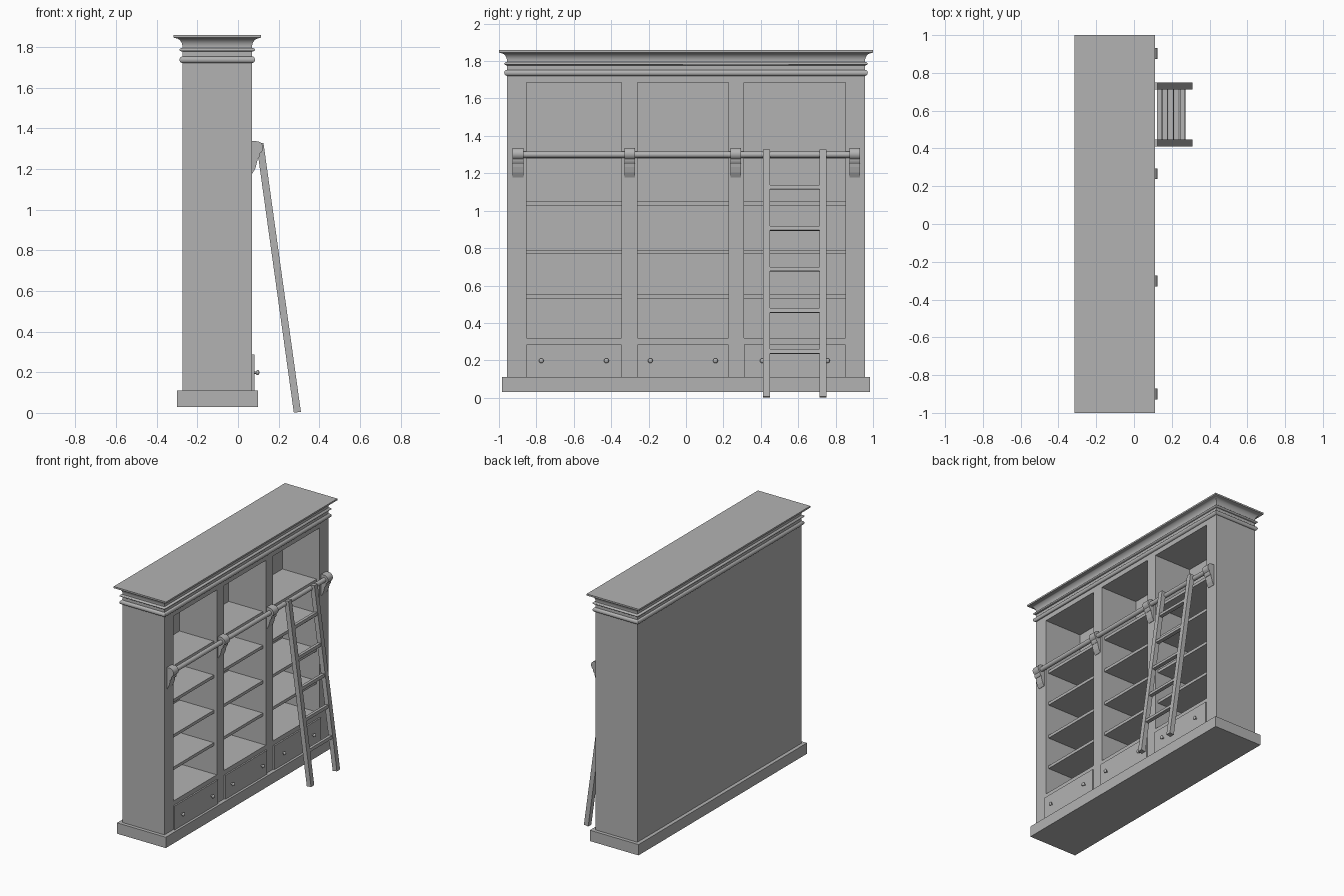
import bpy, bmesh, math
from mathutils import Matrix, Vector

if "Cube" in bpy.data.objects:
    bpy.data.objects.remove(bpy.data.objects["Cube"])

GREY = (0.45, 0.45, 0.45, 1)
paint = bpy.data.materials.new("grey_paint")
paint.use_nodes = True
paint.diffuse_color = GREY
paint.node_tree.nodes["Principled BSDF"].inputs["Base Color"].default_value = GREY


def finish(name, bm, smooth=False):
    bmesh.ops.recalc_face_normals(bm, faces=bm.faces)
    mesh = bpy.data.meshes.new(name)
    bm.to_mesh(mesh)
    bm.free()
    mesh.materials.append(paint)
    ob = bpy.data.objects.new(name, mesh)
    bpy.context.collection.objects.link(ob)
    if smooth:
        bpy.ops.object.select_all(action='DESELECT')
        ob.select_set(True)
        bpy.context.view_layer.objects.active = ob
        bpy.ops.object.shade_smooth_by_angle(angle=math.radians(40))
    return ob


def box(name, x, y, z):
    bm = bmesh.new()
    size = Matrix.Diagonal((x[1] - x[0], y[1] - y[0], z[1] - z[0], 1))
    middle = Vector((sum(x), sum(y), sum(z))) / 2
    bmesh.ops.create_cube(bm, size=1, matrix=Matrix.Translation(middle) @ size)
    return finish(name, bm)


def extrude_y(name, outline, y, smooth=False):
    """Closed x-z outline, extruded along y."""
    bm = bmesh.new()
    face = bm.faces.new([bm.verts.new((px, y[0], pz)) for px, pz in outline])
    new = bmesh.ops.extrude_face_region(bm, geom=[face])["geom"]
    bmesh.ops.translate(bm, vec=(0, y[1] - y[0], 0),
                        verts=[v for v in new if isinstance(v, bmesh.types.BMVert)])
    return finish(name, bm, smooth)


def rod(name, start, end, radius, sides=24):
    start, end = Vector(start), Vector(end)
    bm = bmesh.new()
    turn = (end - start).to_track_quat('Z', 'Y').to_matrix().to_4x4()
    bmesh.ops.create_cone(bm, cap_ends=True, segments=sides, radius1=radius, radius2=radius,
                          depth=(end - start).length,
                          matrix=Matrix.Translation((start + end) / 2) @ turn)
    return finish(name, bm, True)


BACK, FRONT = -0.273, 0.069
LEFT, RIGHT = -0.957, 0.957
BAYS = [(-0.853, -0.346), (-0.26, 0.227), (0.31, 0.854)]

# Carcass with three open bays
case = box("bookcase_body", (BACK, FRONT), (LEFT, RIGHT), (0.1, 1.73))
for bay in BAYS:
    cutter = box("bay_cutter", (-0.235, 0.2), bay, (0.32, 1.685))
    cutter.hide_render = True
    cut = case.modifiers.new("bay", 'BOOLEAN')
    cut.operation = 'DIFFERENCE'
    cut.solver = 'EXACT'
    cut.object = cutter
    bpy.context.view_layer.objects.active = case
    bpy.ops.object.modifier_apply(modifier=cut.name)
    bpy.data.objects.remove(cutter)

box("plinth", (-0.3, 0.098), (-0.983, 0.983), (0.03, 0.11))

# Crown moulding: profile of (offset, height) carried round the case
profile = [(-0.01, 1.72), (0, 1.721)]
for centre, radius in ((1.737, 0.016), (1.786, 0.009)):
    for i in range(9):
        a = math.pi * (i / 8 - 0.5)
        profile.append((0.015 * math.cos(a), centre + radius * math.sin(a)))
for i in range(9):
    a = math.pi / 2 * i / 8
    profile.append((0.036 * (1 - math.cos(a)), 1.8 + 0.043 * math.sin(a)))
profile += [(0.043, 1.846), (0.043, 1.858)]
bm = bmesh.new()
rings = []
for o, z in profile:
    corners = ((BACK - o, LEFT - o), (FRONT + o, LEFT - o),
               (FRONT + o, RIGHT + o), (BACK - o, RIGHT + o))
    rings.append([bm.verts.new((x, y, z)) for x, y in corners])
for low, high in zip(rings, rings[1:]):
    for i in range(4):
        j = (i + 1) % 4
        bm.faces.new((low[i], low[j], high[j], high[i]))
bm.faces.new(rings[0])
bm.faces.new(rings[-1])
finish("crown_moulding", bm, True)

# Shelves, drawers and knobs in each bay
for n, (y0, y1) in enumerate(BAYS, 1):
    for z in (0.54, 0.78, 1.04, 1.29):
        box(f"shelf_{n}", (-0.24, 0.045), (y0 - 0.005, y1 + 0.005), (z - 0.011, z + 0.011))
    box(f"drawer_front_{n}", (0.06, 0.08), (y0, y1), (0.11, 0.286))
    middle = (y0 + y1) / 2
    for side in (-1, 1):
        y = middle + side * 0.174
        rod("knob_stem", (0.07, y, 0.198), (0.096, y, 0.198), 0.006, 12)
        bm = bmesh.new()
        bmesh.ops.create_uvsphere(bm, u_segments=16, v_segments=10, radius=0.013,
                                  matrix=Matrix.Translation((0.096, y, 0.198))
                                  @ Matrix.Diagonal((0.7, 1, 1, 1)))
        finish("drawer_knob", bm, True)

# Ladder rail on its brackets
rod("ladder_rail", (0.092, -0.9, 1.3), (0.092, 0.9, 1.3), 0.017)
head = [(0.06, 1.25), (0.06, 1.336)]
for i in range(9):
    a = math.pi / 2 - math.radians(150) * i / 8
    head.append((0.092 + 0.032 * math.cos(a), 1.304 + 0.032 * math.sin(a)))
head += [(0.108, 1.262), (0.098, 1.25)]
tail = [(0.06, 1.25), (0.096, 1.25), (0.094, 1.235), (0.086, 1.205), (0.072, 1.178), (0.06, 1.178)]
for y in (-0.899, -0.301, 0.266, 0.902):
    extrude_y("bracket_head", head, (y - 0.029, y + 0.029), True)
    extrude_y("bracket_tail", tail, (y - 0.029, y + 0.029))

# Leaning ladder
top, foot = Vector((0.108, 1.325)), Vector((0.292, 0.003))
along = (top - foot).normalized()
across = Vector((along.y, -along.x))


def slanted(centre, half_length, half_depth):
    return [tuple(centre + along * half_length * s + across * half_depth * t)
            for s, t in ((-1, -1), (-1, 1), (1, 1), (1, -1))]


for y in (0.411, 0.713):
    extrude_y("ladder_side", slanted((top + foot) / 2, (top - foot).length / 2, 0.0175),
              (y, y + 0.037))
for z in (0.247, 0.466, 0.687, 0.905, 1.125):
    centre = foot.lerp(top, (z - foot.y) / (top.y - foot.y))
    extrude_y("ladder_rung", slanted(centre, 0.011, 0.013), (0.44, 0.72))
